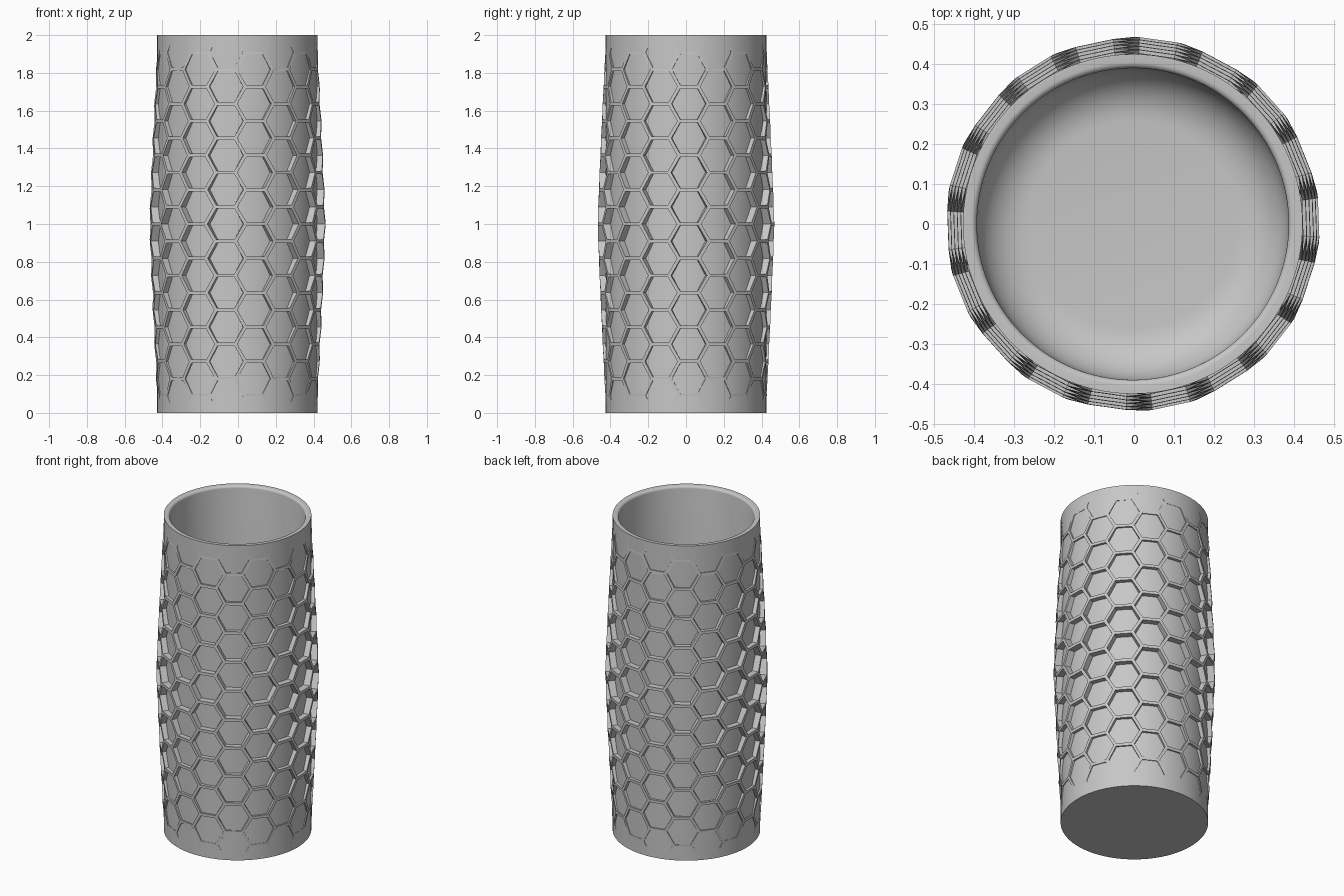
import bpy, bmesh, math

cube = bpy.data.objects.get("Cube")
if cube:
    bpy.data.objects.remove(cube)

HEIGHT = 2.0
SHELL_R = 0.425            # plain outer wall
COLUMNS = 18               # honeycomb columns around the cup
PITCH = HEIGHT / 11        # height of one cell
START = math.radians(2)    # angle of the first column
CENTRE_X = -0.003

grey = bpy.data.materials.new("matte_grey")
grey.use_nodes = True
colour = (0.57, 0.57, 0.57, 1)
grey.diffuse_color = colour
grey.node_tree.nodes["Principled BSDF"].inputs["Base Color"].default_value = colour


def make_object(name, bm):
    mesh = bpy.data.meshes.new(name)
    bm.to_mesh(mesh)
    bm.free()
    mesh.materials.append(grey)
    obj = bpy.data.objects.new(name, mesh)
    obj.location.x = CENTRE_X
    bpy.context.collection.objects.link(obj)
    return obj


def polar(radius, angle, z):
    return (radius * math.cos(angle), radius * math.sin(angle), z)


# Cup body: closed profile turned around z, with rounded lip and inner floor
def cup_profile():
    inner, floor, fillet, lip = 0.39, 0.05, 0.13, 0.015
    points = [(0, 0), (SHELL_R, 0), (SHELL_R, HEIGHT)]
    for i in range(5):
        a = math.pi / 2 * i / 4
        points.append((inner + lip * (1 - math.sin(a)), HEIGHT - lip * (1 - math.cos(a))))
    for i in range(9):
        a = math.pi / 2 * i / 8
        points.append((inner - fillet * (1 - math.cos(a)), floor + fillet * (1 - math.sin(a))))
    points.append((0, floor))
    return points


bm = bmesh.new()
verts = [bm.verts.new((r, 0, z)) for r, z in cup_profile()]
edges = [bm.edges.new(pair) for pair in zip(verts, verts[1:])]
bmesh.ops.spin(bm, geom=verts + edges, cent=(0, 0, 0), axis=(0, 0, 1),
               angle=math.tau, steps=128, use_duplicate=False)
bmesh.ops.remove_doubles(bm, verts=bm.verts, dist=0.0001)
bmesh.ops.recalc_face_normals(bm, faces=bm.faces)
cup = make_object("cup_body", bm)
bpy.context.view_layer.objects.active = cup
cup.select_set(True)
bpy.ops.object.shade_smooth_by_angle(angle=math.radians(35))


# Honeycomb ribs: tallest at mid height and fading into the wall at both ends
def rib_radius(z):
    t = min(abs(z - HEIGHT / 2) / (HEIGHT / 2), 1)
    return 0.423 + 0.045 * (1 - t ** 1.15)


def hexagon(angle, z, scale):
    step = math.tau / COLUMNS
    for i in range(6):
        a = math.pi / 3 * i
        yield (angle + step * 2 / 3 * math.cos(a) * scale,
               z + PITCH / math.sqrt(3) * math.sin(a) * scale)


bm = bmesh.new()
for column in range(COLUMNS):
    angle = START + math.tau * column / COLUMNS
    shifted = column % 2 == 0
    for row in range(10 if shifted else 11):
        z = PITCH * (row + (1 if shifted else 0.5))
        outer = [bm.verts.new(polar(rib_radius(h), a, h)) for a, h in hexagon(angle, z, 1)]
        rim = list(hexagon(angle, z, 0.9))
        inner = [bm.verts.new(polar(rib_radius(h), a, h)) for a, h in rim]
        foot = [bm.verts.new(polar(0.415, a, h)) for a, h in rim]
        for i in range(6):
            j = (i + 1) % 6
            bm.faces.new((outer[i], outer[j], inner[j], inner[i]))
            bm.faces.new((inner[i], inner[j], foot[j], foot[i]))
bmesh.ops.remove_doubles(bm, verts=bm.verts, dist=0.0002)
make_object("honeycomb_ribs", bm)
